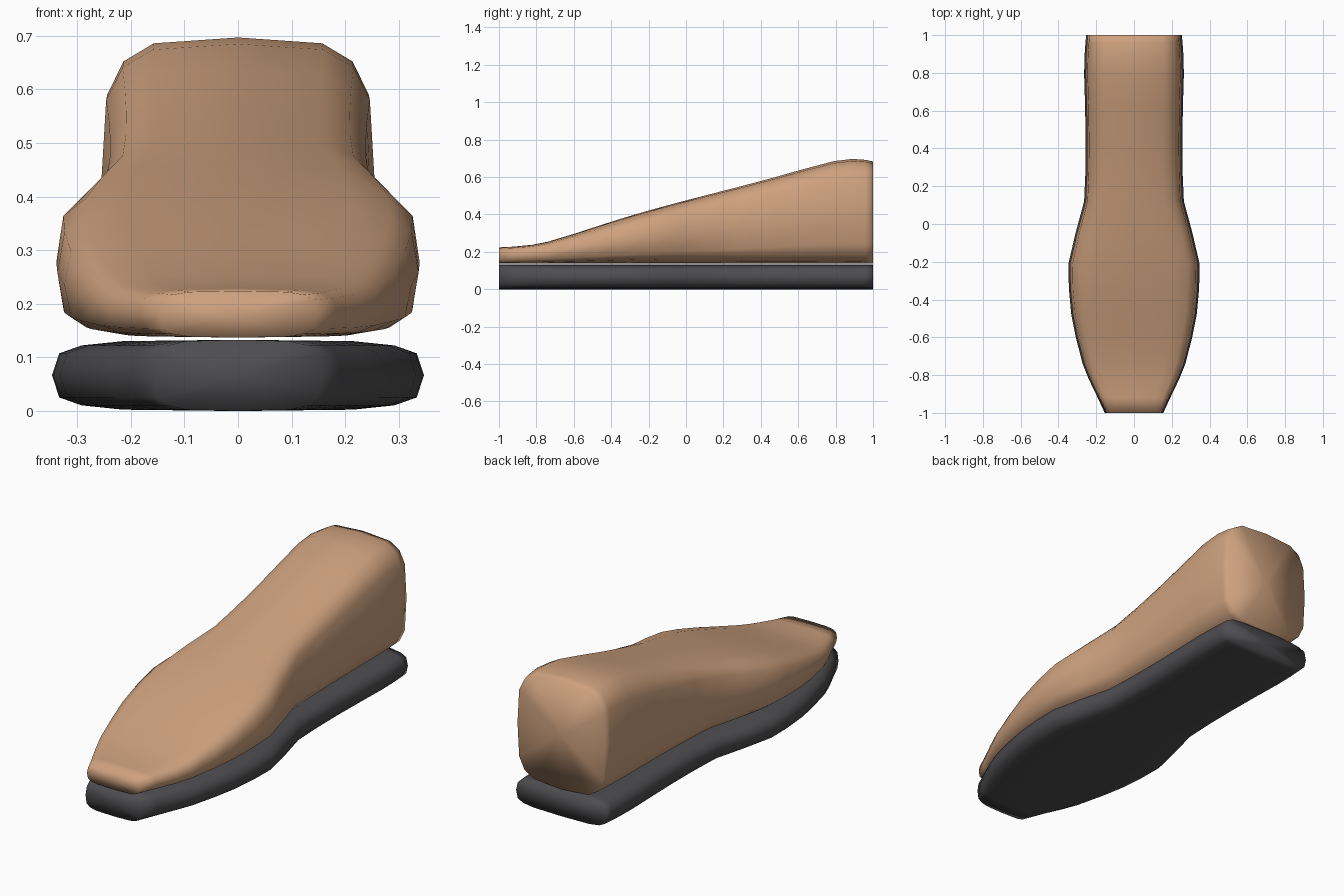
import bpy, bmesh
from math import cos, sin, pi, copysign

if "Cube" in bpy.data.objects:
    bpy.data.objects.remove(bpy.data.objects["Cube"])

SIDES = 16
# stations along the foot: y, sole half width, upper top height
STATIONS = [
    (-1.00, 0.155, 0.224), (-0.92, 0.192, 0.228), (-0.82, 0.240, 0.238),
    (-0.74, 0.272, 0.254), (-0.60, 0.308, 0.296), (-0.48, 0.332, 0.335),
    (-0.34, 0.345, 0.380), (-0.21, 0.347, 0.418), (-0.05, 0.310, 0.462),
    (0.12, 0.264, 0.506), (0.28, 0.257, 0.547), (0.45, 0.256, 0.592),
    (0.62, 0.259, 0.640), (0.79, 0.264, 0.685), (0.89, 0.262, 0.697),
    (0.96, 0.257, 0.692), (1.00, 0.253, 0.683),
]


def rounded(v):
    return copysign(abs(v) ** 0.5, v) if abs(v) > 1e-9 else 0.0


def loft(name, sections, color):
    """Join rounded-box rings (y, half width, bottom, top) and close both ends with fans."""
    bm = bmesh.new()
    rings = []
    for y, w, lo, hi in sections:
        mid, h = (lo + hi) / 2, (hi - lo) / 2
        rings.append([bm.verts.new((w * rounded(cos(a)), y, mid + h * rounded(sin(a))))
                      for a in (2 * pi * i / SIDES for i in range(SIDES))])
    for a, b in zip(rings, rings[1:]):
        for i in range(SIDES):
            j = (i + 1) % SIDES
            bm.faces.new((a[i], a[j], b[j], b[i]))
    for ring, (y, w, lo, hi) in ((rings[0], sections[0]), (rings[-1], sections[-1])):
        c = bm.verts.new((0, y, (lo + hi) / 2))
        for i in range(SIDES):
            bm.faces.new((ring[i], ring[(i + 1) % SIDES], c))
    bmesh.ops.recalc_face_normals(bm, faces=bm.faces[:])
    for f in bm.faces:
        f.smooth = True
    mesh = bpy.data.meshes.new(name)
    bm.to_mesh(mesh)
    bm.free()
    mat = bpy.data.materials.new(name + "_material")
    mat.diffuse_color = color
    mat.use_nodes = True
    mat.node_tree.nodes["Principled BSDF"].inputs["Base Color"].default_value = mat.diffuse_color
    mesh.materials.append(mat)
    obj = bpy.data.objects.new(name, mesh)
    bpy.context.collection.objects.link(obj)
    return obj


# flat dark sole
loft("sole", [(y, w, 0.0, 0.133) for y, w, top in STATIONS], (0.075, 0.075, 0.08, 1))
# tan upper, slightly narrower, rising towards the heel
loft("upper", [(y, w - 0.008, 0.137, top) for y, w, top in STATIONS], (0.62, 0.36, 0.21, 1))
